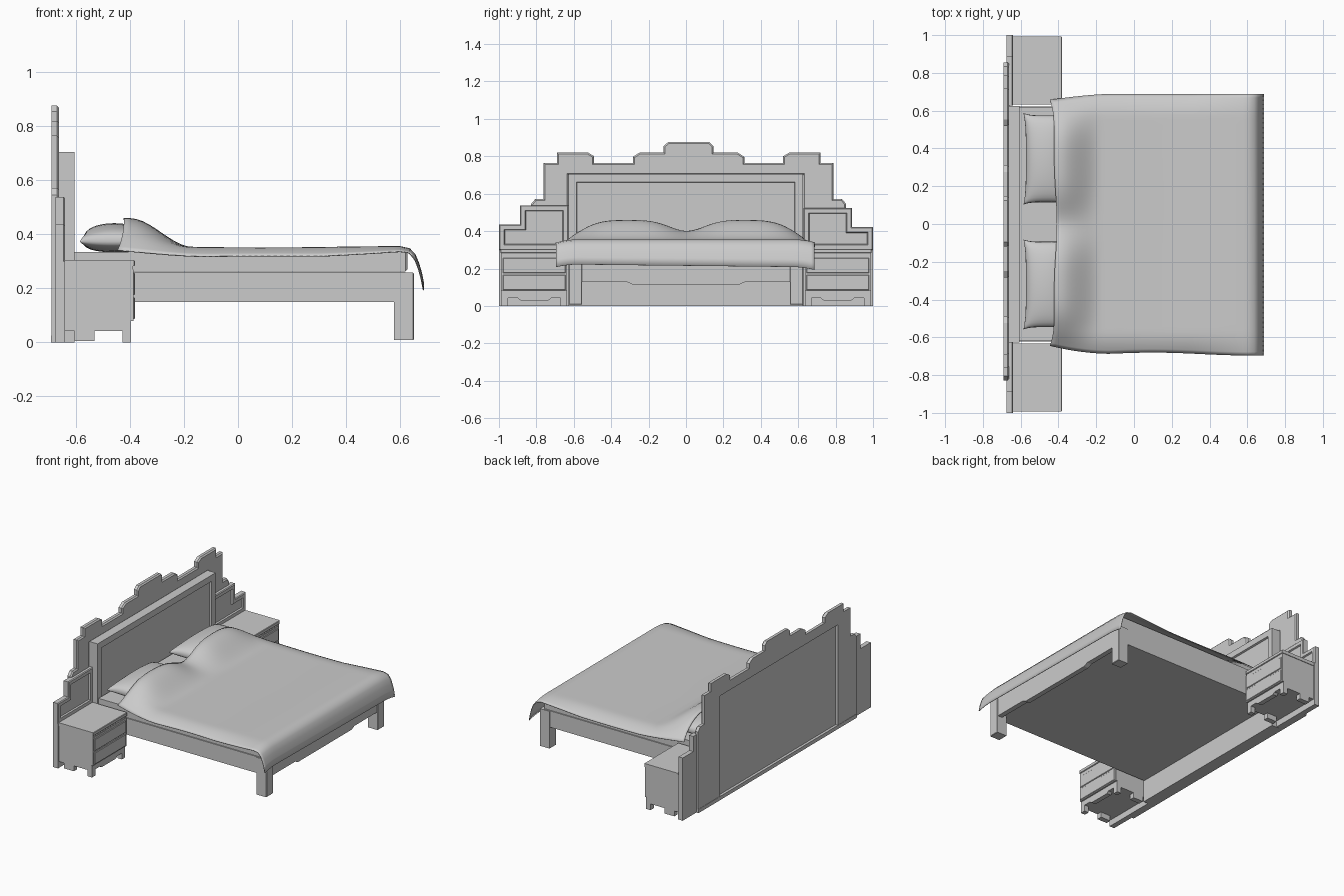
import bpy, bmesh, math

if "Cube" in bpy.data.objects:
    bpy.data.objects.remove(bpy.data.objects["Cube"])


def finish(bm, name, smooth=False):
    bmesh.ops.recalc_face_normals(bm, faces=bm.faces)
    me = bpy.data.meshes.new(name)
    bm.to_mesh(me)
    bm.free()
    ob = bpy.data.objects.new(name, me)
    bpy.context.collection.objects.link(ob)
    if smooth:
        for p in me.polygons:
            p.use_smooth = True
    return ob


def prism(name, pts, x0, x1, bevel=0.0, frame=0.0, depth=0.0):
    """Extrude a (y, z) outline from x0 to x1; chamfer and optionally recess the +x face."""
    bm = bmesh.new()
    f = bm.faces.new([bm.verts.new((x0, y, z)) for y, z in pts])
    ext = bmesh.ops.extrude_face_region(bm, geom=[f], use_keep_orig=True)["geom"]
    for v in ext:
        if isinstance(v, bmesh.types.BMVert):
            v.co.x = x1
    bmesh.ops.recalc_face_normals(bm, faces=bm.faces)

    def front():
        return [g for g in bm.faces if all(abs(v.co.x - x1) < 1e-6 for v in g.verts)]
    if bevel:
        bmesh.ops.bevel(bm, geom=list(front()[0].edges), offset=bevel, segments=1,
                        affect='EDGES', profile=.5)
    if frame:
        faces = front()
        bmesh.ops.inset_region(bm, faces=faces, thickness=frame, use_even_offset=True)
        bmesh.ops.inset_region(bm, faces=faces, thickness=0.004, use_even_offset=True)
        for v in {v for g in faces for v in g.verts}:
            v.co.x -= depth
    return finish(bm, name)


def box(name, x0, x1, y0, y1, z0, z1, bevel=0.0, frame=0.0, depth=0.0):
    return prism(name, [(y0, z0), (y1, z0), (y1, z1), (y0, z1)], x0, x1, bevel, frame, depth)


# Stepped headboard silhouette, mirrored about its centre, open behind the inner panel
half = [(0.11, .876), (.133, .855), (.133, .82), (.262, .82), (.298, .797), (.298, .765),
        (.505, .765), (.505, .80), (.538, .82), (.705, .82), (.705, .765), (.775, .765),
        (.775, .572), (.82, .572), (.842, .545), (.842, .025)]
c = 0.014
outline = [(c - y, z) for y, z in half]
outline += [(-.628, .025), (-.628, .70), (.626, .70), (.626, .025)]
outline += [(c + y, z) for y, z in reversed(half)]
prism("headboard_back", outline, -.69, -.662, bevel=.008)

# Framed inner headboard and floor plinth
box("headboard_panel", -.674, -.605, -.628, .626, .255, .705, 0, .042, .012)
box("headboard_base", -.674, -.605, -.628, .626, 0, .255)
box("headboard_plinth", -.692, -.66, -.828, .856, 0, .025)

for s, side in ((-1, "left"), (1, "right")):
    h = 0.0 if s < 0 else -0.014
    # Stepped panel behind each nightstand
    prism(side + "_side_panel",
          [(s * .628, .3), (s * 1.0, .3), (s * 1.0, .436 + h), (s * .887, .436 + h),
           (s * .887, .538 + h), (s * .628, .538 + h)],
          -.676, -.640, .005, .022, .01)
    box(side + "_side_panel_base", -.676, -.640, s * .628, s, 0, .3)
    ya, yb = s * .635, s * .988
    # Nightstand body and top
    box(side + "_nightstand_body", -.642, -.397, ya, yb, .042, .27)
    box(side + "_nightstand_front", -.397, -.386, ya, yb, .08, .27)
    box(side + "_nightstand_moulding", -.642, -.388, ya, yb, .265, .282)
    box(side + "_nightstand_top", -.642, -.382, s * .632, s * .992, .282, .305, .003)
    # Drawer fronts
    for i, z in enumerate((.086, .176)):
        box(f"{side}_drawer_{i}", -.39, -.381, s * .645, s * .978, z, z + .08, .003)
    # Front legs with shaped apron
    prism(side + "_nightstand_apron",
          [(ya, 0), (s * .67, 0), (s * .67, .042), (s * .72, .042), (s * .735, .03),
           (s * .885, .03), (s * .90, .042), (s * .952, .042), (s * .952, 0),
           (yb, 0), (yb, .078), (ya, .078)], -.427, -.395)
    # Back legs
    for y in (ya, s * .953):
        box(side + "_nightstand_back_leg", -.605, -.53, y, y + s * .035, .006, .045)
    # Bed side rail and foot leg
    box(side + "_bed_rail", -.605, .62, s * .585, s * .622, .15, .26)
    box(side + "_foot_leg", .577, .651, s * .557, s * .627, .008, .258, .003)

# Foot apron with dropped centre
prism("foot_apron", [(-.57, .128), (-.315, .128), (-.285, .114), (.285, .114), (.315, .128),
                     (.57, .128), (.57, .256), (-.57, .256)], .612, .646)

# Bed base and mattress
box("bed_base", -.605, .615, -.59, .59, .15, .255)
box("mattress", -.605, .627, -.618, .618, .262, .335, .008)


def pillow(name, cx, cy, hx, hy):
    bm = bmesh.new()
    n = 20
    for top in (1, -1):
        g = bmesh.ops.create_grid(bm, x_segments=n, y_segments=n, size=1)["verts"]
        for v in g:
            a, b = math.sin(v.co.x * math.pi / 2), math.sin(v.co.y * math.pi / 2)
            t = max(0, (1 - a * a) * (1 - b * b)) ** .36
            v.co.x = cx + hx * a * (1 - .10 * (1 - b ** 4))
            v.co.y = cy + hy * b * (1 - .05 * (1 - a ** 4))
            v.co.z = .373 + (t * .068 if top > 0 else -t * .04)
    bmesh.ops.remove_doubles(bm, verts=bm.verts, dist=1e-4)
    return finish(bm, name, smooth=True)


pillow("pillow_left", -.458, -.32, .127, .238)
pillow("pillow_right", -.458, .345, .127, .242)


# Blanket: a sheet raised over the pillows and folded over the foot
def blanket():
    drop = [(.60, .354), (.635, .345), (.655, .322), (.668, .29), (.678, .255), (.686, .215)]
    bm = bmesh.new()
    nu, nv = 44, 52
    rows = []
    for i in range(nu + len(drop)):
        row = []
        for j in range(nv + 1):
            v = -1 + 2 * j / nv
            if i < nu:
                u = i / nu
                head = -.415 - .035 * abs(v) ** 4 + .006 * math.cos(v * 7)
                x = head + (.60 - head) * u
                z = .354 - .005 * math.sin(math.pi * u) ** 2
            else:
                x, z = drop[i - nu]
                z += .010 * (-v) * (i - nu) / len(drop)
            # Half width flares away from the head
            w = .688 - (.028 if v > 0 else .046) * max(0, (-.12 - x) / .3) ** 1.5
            w -= .008 * math.cos(x * 6 - .6) * (v < 0)
            y = w * math.copysign(1 - (1 - abs(v)) ** 1.1, v)
            # Broad bulge over each pillow
            g = min(1, sum(math.exp(-(abs(y - p) / .3) ** 4) for p in (-.32, .33)))
            t = min(1, max(0, (-.17 - x) / .23))
            crown = .092 + .012 * math.cos((abs(y) - .32) * 6)
            z += crown * g * t * t * (3 - 2 * t) * (1 - abs(v) ** 8)
            # Soft turned-down sides, fading at the foot
            e = max(0, (abs(y) - .57) / .118)
            fade = 1 if x < .3 else max(0, 1 - (x - .3) / .33)
            z -= (.014 + .020 * fade) * e * e
            row.append(bm.verts.new((x, y, z)))
        rows.append(row)
    for r0, r1 in zip(rows, rows[1:]):
        for j in range(nv):
            bm.faces.new((r0[j], r1[j], r1[j + 1], r0[j + 1]))
    ob = finish(bm, "blanket", smooth=True)
    m = ob.modifiers.new("thickness", 'SOLIDIFY')
    m.thickness, m.offset = .004, 0
    return ob


blanket()
